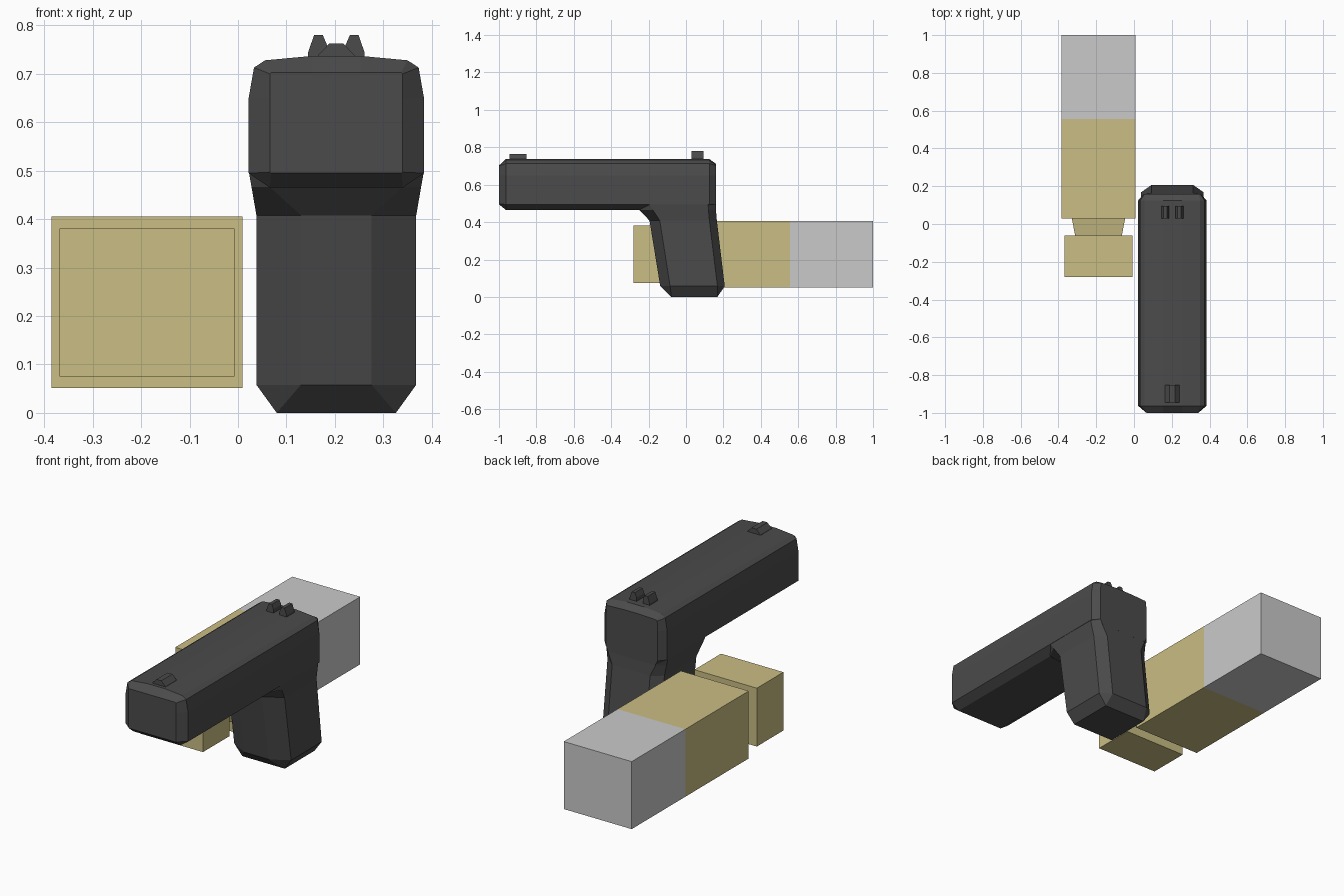
import bpy, bmesh

if "Cube" in bpy.data.objects:
    bpy.data.objects.remove(bpy.data.objects["Cube"])

GX = 0.203   # pistol centre line
CX = -0.188  # cartridge centre line
CZ = 0.228


def material(name, rgb):
    m = bpy.data.materials.new(name)
    m.diffuse_color = (*rgb, 1)
    m.use_nodes = True
    m.node_tree.nodes["Principled BSDF"].inputs["Base Color"].default_value = m.diffuse_color
    return m


gunmetal = material("gunmetal", (0.07, 0.07, 0.07))
brass = material("brass", (0.59, 0.51, 0.23))
silver = material("silver", (0.59, 0.59, 0.59))


def loft(name, rings, mat):
    """Skin a stack of equal-length point rings and cap both ends."""
    bm = bmesh.new()
    loops = [[bm.verts.new(p) for p in ring] for ring in rings]
    n = len(loops[0])
    for a, b in zip(loops, loops[1:]):
        for i in range(n):
            j = (i + 1) % n
            bm.faces.new((a[i], a[j], b[j], b[i]))
    bm.faces.new(loops[0])
    bm.faces.new(loops[-1])
    bmesh.ops.remove_doubles(bm, verts=bm.verts, dist=0.0005)
    bmesh.ops.recalc_face_normals(bm, faces=bm.faces)
    me = bpy.data.meshes.new(name)
    bm.to_mesh(me)
    bm.free()
    me.materials.append(mat)
    ob = bpy.data.objects.new(name, me)
    bpy.context.collection.objects.link(ob)
    return ob


def slide_ring(y, half):
    """Mirror a half cross-section (x, z) about the pistol centre line."""
    pts = half + [(-x, z) for x, z in reversed(half)]
    return [(GX + x, y, z) for x, z in pts]


def grip_ring(z, hw, hf, hb, front, side_front, side_back, back):
    """Octagonal horizontal section with chamfered corners."""
    half = [(hf, front), (hw, side_front), (hw, side_back), (hb, back)]
    pts = half + [(-x, y) for x, y in reversed(half)]
    return [(GX + x, y, z) for x, y in pts]


# slide, running from muzzle to rear
body = [(0.137, 0.465), (0.181, 0.495), (0.181, 0.65),
        (0.170, 0.713), (0.147, 0.728), (0.05, 0.737)]
muzzle = [(0.135, 0.495), (0.137, 0.497), (0.137, 0.65),
          (0.137, 0.700), (0.134, 0.703), (0.05, 0.703)]
rear = [(0.137, 0.470), (0.150, 0.495), (0.150, 0.65),
        (0.148, 0.703), (0.140, 0.708), (0.05, 0.712)]
loft("slide", [slide_ring(-1.0, muzzle), slide_ring(-0.963, body),
               slide_ring(0.125, body), slide_ring(0.16, rear)], gunmetal)

# grip, from heel up into the slide
loft("grip", [
    grip_ring(0.0, 0.123, 0.123, 0.123, -0.078, -0.078, 0.168, 0.168),
    grip_ring(0.058, 0.165, 0.073, 0.11, -0.138, -0.085, 0.168, 0.207),
    grip_ring(0.408, 0.165, 0.073, 0.11, -0.195, -0.140, 0.125, 0.165),
    grip_ring(0.466, 0.175, 0.137, 0.137, -0.25, -0.178, 0.120, 0.160),
    grip_ring(0.497, 0.1805, 0.137, 0.149, -0.25, -0.195, 0.118, 0.159),
], gunmetal)


def sight(name, profile, y0, y1):
    loft(name, [[(GX + x, y, z) for x, z in profile] for y in (y0, y1)], gunmetal)


# sights
sight("front_sight", [(-0.040, 0.725), (-0.038, 0.738), (-0.014, 0.763),
                      (0.014, 0.763), (0.038, 0.738), (0.040, 0.725)], -0.945, -0.853)
for side, s in (("left", -1), ("right", 1)):
    post = [(0.018, 0.725), (0.018, 0.757), (0.028, 0.780),
            (0.046, 0.780), (0.058, 0.745), (0.058, 0.725)]
    sight("rear_sight_" + side, [(s * x, z) for x, z in post], 0.03, 0.094)


def block(name, y0, y1, size0, size1, mat):
    """Box along y, tapering from half-size0 to half-size1."""
    loft(name, [[(CX + sx * w, y, CZ + sz * h)
                 for sx, sz in ((-1, -1), (1, -1), (1, 1), (-1, 1))]
                for y, (w, h) in ((y0, size0), (y1, size1))], mat)


# cartridge
block("cartridge_rim", -0.28, -0.06, (0.181, 0.153), (0.181, 0.153), brass)
block("cartridge_groove", -0.06, 0.03, (0.124, 0.105), (0.141, 0.119), brass)
block("cartridge_case", 0.03, 0.555, (0.197, 0.177), (0.197, 0.177), brass)
block("bullet", 0.555, 1.0, (0.197, 0.177), (0.197, 0.177), silver)
